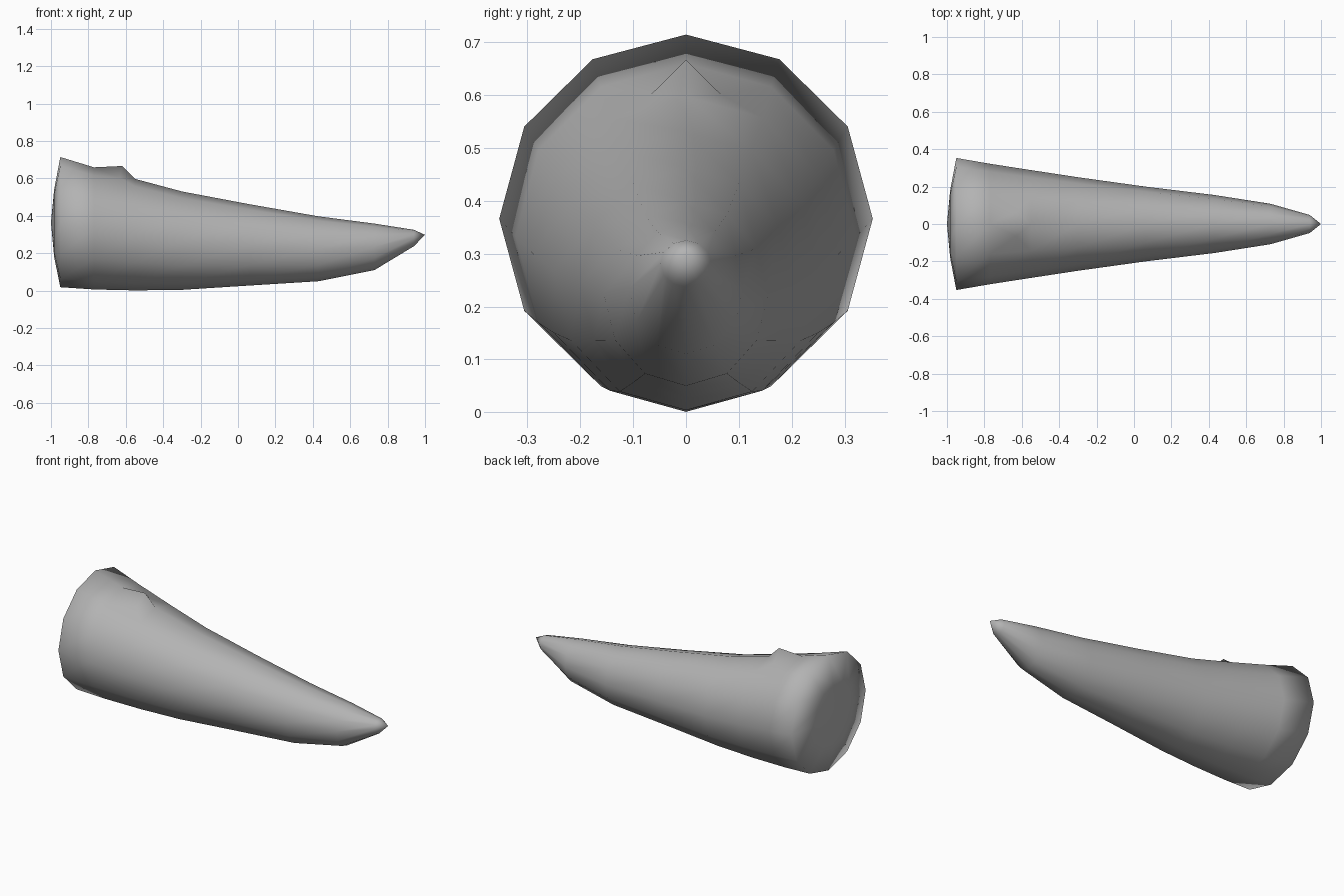
import bpy, bmesh, math

if "Cube" in bpy.data.objects:
    bpy.data.objects.remove(bpy.data.objects["Cube"])

SIDES = 12
BUMP = 2  # station after which the top bump sits

# Tapered horn body: stations of x, half width, bottom z, top z
stations = [
    (-0.983, 0.18, 0.18, 0.54),
    (-0.95, 0.353, 0.018, 0.714),
    (-0.77, 0.322, 0.006, 0.659),
    (-0.55, 0.288, 0.001, 0.597),
    (-0.30, 0.25, 0.004, 0.53),
    (0.06, 0.20, 0.027, 0.462),
    (0.43, 0.155, 0.05, 0.397),
    (0.73, 0.108, 0.11, 0.358),
    (0.94, 0.048, 0.237, 0.325),
]
bm = bmesh.new()
rings = []
for x, w, lo, hi in stations:
    mid, half = (lo + hi) / 2, (hi - lo) / 2
    rings.append([bm.verts.new((x, w * math.sin(a), mid + half * math.cos(a)))
                  for a in (2 * math.pi * i / SIDES for i in range(SIDES))])
for k, (r0, r1) in enumerate(zip(rings, rings[1:])):
    for i in range(SIDES):
        if k == BUMP and i in (0, SIDES - 1):
            continue
        j = (i + 1) % SIDES
        bm.faces.new((r0[i], r0[j], r1[j], r1[i]))

# Small pointed bump blended into the top
apex = bm.verts.new((-0.62, 0, 0.666))
a, b = rings[BUMP], rings[BUMP + 1]
for n, side in ((1, 1), (SIDES - 1, -1)):
    foot = bm.verts.new((-0.63, side * 0.065, 0.602))
    loop = (a[0], a[n], b[n], b[0], apex)
    for p, q in zip(loop, loop[1:] + loop[:1]):
        bm.faces.new((p, q, foot))

# Domed base and pointed tip
for ring, co in ((rings[0], (-1.0, 0, 0.365)), (rings[-1], (1.0, 0, 0.298))):
    centre = bm.verts.new(co)
    for i in range(SIDES):
        bm.faces.new((ring[i], ring[(i + 1) % SIDES], centre))

bmesh.ops.recalc_face_normals(bm, faces=bm.faces[:])
for f in bm.faces:
    f.smooth = True
me = bpy.data.meshes.new("horn")
bm.to_mesh(me)
bm.free()
horn = bpy.data.objects.new("horn", me)
bpy.context.collection.objects.link(horn)

# Dark grey surface
mat = bpy.data.materials.new("dark_grey")
mat.diffuse_color = (0.45, 0.45, 0.45, 1)
mat.use_nodes = True
mat.node_tree.nodes["Principled BSDF"].inputs["Base Color"].default_value = mat.diffuse_color
me.materials.append(mat)
